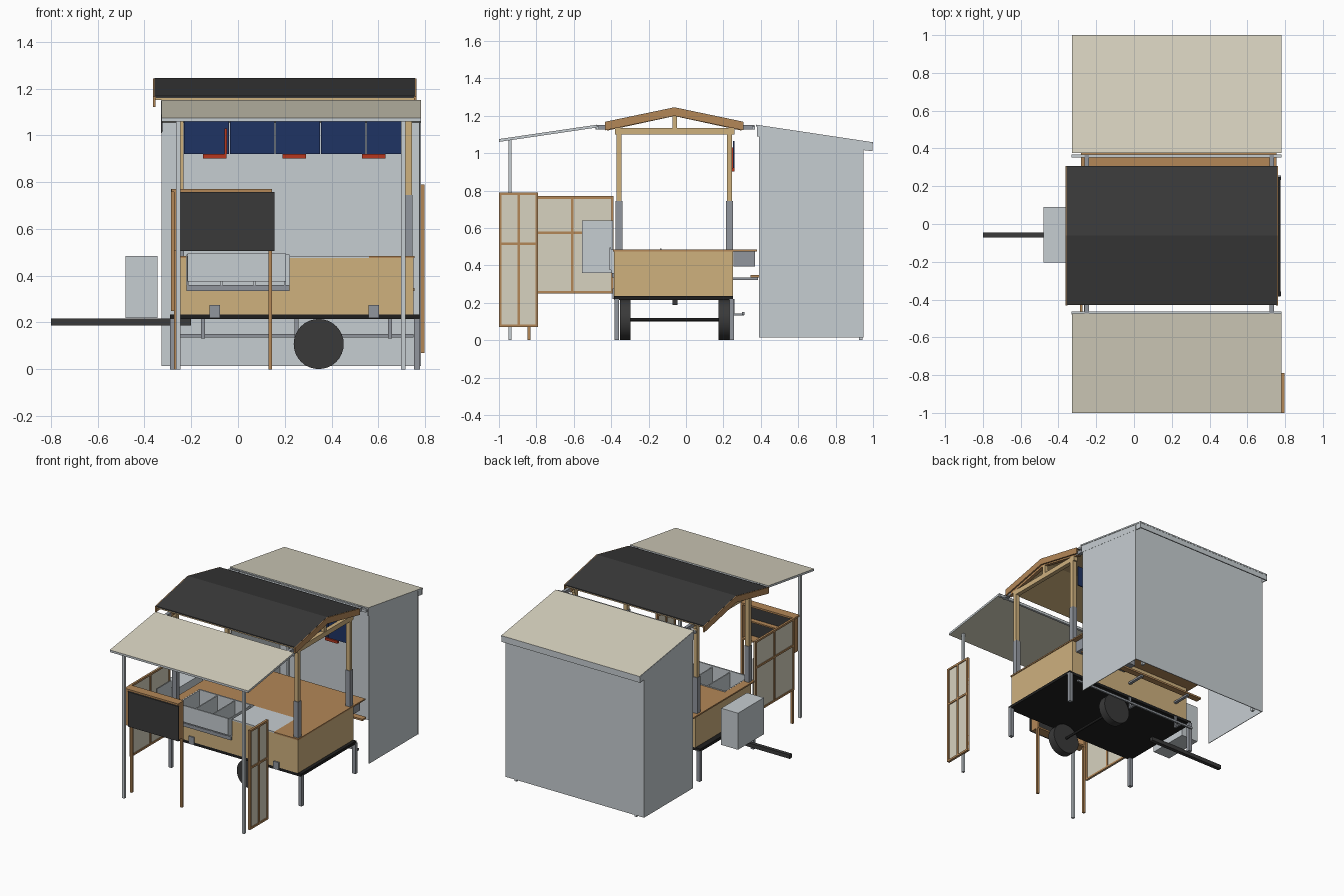
import bpy
from mathutils import Vector

cube = bpy.data.objects.get("Cube")
if cube:
    bpy.data.objects.remove(cube, do_unlink=True)


def material(name, r, g, b):
    lin = [(c / 255) ** 2.2 for c in (r, g, b)] + [1]
    m = bpy.data.materials.new(name)
    m.use_nodes = True
    m.diffuse_color = lin
    m.node_tree.nodes["Principled BSDF"].inputs["Base Color"].default_value = lin
    return m


TAN = material("pale wood", 205, 175, 125)
BROWN = material("brown wood", 178, 134, 88)
STEEL = material("steel grey", 144, 149, 156)
LIGHT = material("light grey", 197, 204, 208)
CREAM = material("cream sheet", 214, 209, 190)
DARK = material("charcoal", 60, 60, 60)
BLACK = material("black", 36, 36, 36)
NAVY = material("navy", 36, 55, 100)
RED = material("red", 180, 58, 36)


def mesh(name, verts, faces, mat):
    me = bpy.data.meshes.new(name)
    me.from_pydata(verts, [], faces)
    me.materials.append(mat)
    ob = bpy.data.objects.new(name, me)
    bpy.context.collection.objects.link(ob)
    return ob


def prism(name, mat, x0, x1, profile):
    """Extrude a (y, z) outline, given anticlockwise, from x0 to x1."""
    n = len(profile)
    verts = [(x, y, z) for x in (x0, x1) for y, z in profile]
    faces = [[i, (i + 1) % n, n + (i + 1) % n, n + i][::-1] for i in range(n)]
    faces += [list(range(n))[::-1], list(range(n, 2 * n))]
    return mesh(name, verts, faces, mat)


def box(name, mat, x, y, z):
    return prism(name, mat, x[0], x[1],
                 [(y[0], z[0]), (y[1], z[0]), (y[1], z[1]), (y[0], z[1])])


def cylinder(name, mat, centre, radius, depth, sides=32):
    bpy.ops.mesh.primitive_cylinder_add(vertices=sides, radius=radius, depth=depth,
                                        location=centre, rotation=(1.5708, 0, 0))
    ob = bpy.context.object
    ob.name = name
    ob.data.materials.append(mat)
    bpy.ops.object.shade_smooth_by_angle()
    return ob


def sheet_roof(name, x, a, b, thick):
    """Sloping sheet: cream above and below, grey round the edge."""
    (ya, za), (yb, zb) = a, b
    ob = prism(name, CREAM, x[0], x[1],
               [(ya, za - thick), (yb, zb - thick), (yb, zb), (ya, za)])
    ob.data.materials.append(LIGHT)
    for f in ob.data.polygons:
        f.material_index = 0 if abs(f.normal.z) > 0.5 else 1
    return ob


def lattice(name, x, y, z, mid_z):
    """Framed screen with a cross rail, a mullion and a thin pane."""
    w = 0.014
    mid_y = (y[0] + y[1]) / 2
    for i, c in enumerate((y[0] + w / 2, mid_y, y[1] - w / 2)):
        box(f"{name}_stile_{i}", BROWN, x, (c - w / 2, c + w / 2), z)
    for i, c in enumerate((z[0] + w / 2, mid_z, z[1] - w / 2)):
        box(f"{name}_rail_{i}", BROWN, x, y, (c - w / 2, c + w / 2))
    c = (x[0] + x[1]) / 2
    box(f"{name}_pane", CREAM, (c - 0.002, c + 0.002), y, z)


# Trailer floor, tow bar and corner legs
box("trailer_floor", BLACK, (-0.29, 0.775), (-0.385, 0.25), (0.215, 0.235))
box("tow_bar", DARK, (-0.8, -0.2), (-0.072, -0.045), (0.188, 0.216))
for x in (-0.278, 0.765):
    for y in (-0.37, 0.245):
        box("corner_leg", STEEL, (x - 0.013, x + 0.013), (y - 0.012, y + 0.012), (0, 0.22))

# Wheels and axle
for y in (-0.325, 0.203):
    cylinder("wheel", DARK, (0.345, y, 0.108), 0.107, 0.058)
cylinder("axle", BLACK, (0.345, -0.06, 0.11), 0.009, 0.5, 12)

# Wooden body with an opening in its front
box("body_back", TAN, (-0.25, 0.75), (-0.13, 0.25), (0.235, 0.475))
box("body_front_left_end", TAN, (0.22, 0.75), (-0.385, -0.13), (0.235, 0.475))
box("body_front_right_end", TAN, (-0.25, -0.22), (-0.385, -0.13), (0.235, 0.475))
box("body_front_sill", TAN, (-0.22, 0.22), (-0.385, -0.13), (0.235, 0.335))
box("counter_back", BROWN, (-0.28, 0.755), (-0.13, 0.38), (0.475, 0.485))
box("counter_left", BROWN, (0.56, 0.755), (-0.39, -0.13), (0.475, 0.485))
box("counter_right", BROWN, (-0.28, -0.22), (-0.39, -0.13), (0.475, 0.485))
box("steel_worktop", LIGHT, (0.22, 0.56), (-0.385, -0.13), (0.475, 0.485))

# Open tray with dividers
box("tray_floor", STEEL, (-0.22, 0.22), (-0.395, -0.13), (0.335, 0.36))
box("tray_front", LIGHT, (-0.215, 0.205), (-0.41, -0.4), (0.375, 0.495))
box("tray_back", LIGHT, (-0.22, 0.22), (-0.14, -0.13), (0.36, 0.49))
for x in (-0.215, -0.07, 0.07, 0.2):
    box("tray_divider", LIGHT, (x - 0.004, x + 0.004), (-0.4, -0.14), (0.36, 0.485))

# Brackets on the front
for x in (-0.1, 0.58):
    box("front_bracket", STEEL, (x - 0.022, x + 0.022), (-0.394, -0.385), (0.22, 0.275))

# Box over the tow bar, hinged side plate
box("front_locker", LIGHT, (-0.48, -0.345), (-0.205, 0.09), (0.22, 0.485))
box("side_plate", LIGHT, (-0.266, -0.26), (-0.555, -0.39), (0.36, 0.64))

# Rear shelf, drawer and step
box("rear_drawer", STEEL, (0.3, 0.72), (0.255, 0.37), (0.395, 0.475))
box("rear_shelf", BROWN, (-0.26, 0.755), (0.345, 0.39), (0.335, 0.348))
for x in (-0.15, 0.25, 0.65):
    box("shelf_arm", STEEL, (x - 0.01, x + 0.01), (0.25, 0.385), (0.322, 0.335))
    box("step_arm", STEEL, (x - 0.008, x + 0.008), (0.25, 0.31), (0.132, 0.142))
    box("step_hanger", STEEL, (x - 0.008, x + 0.008), (0.25, 0.26), (0.132, 0.22))
box("step_rail", STEEL, (-0.25, 0.75), (0.3, 0.312), (0.135, 0.15))

# Roof posts in steel sleeves, end frames
for x in (-0.248, 0.728):
    for y in (-0.358, 0.233):
        box("roof_post", TAN, (x - 0.015, x + 0.015), (y - 0.014, y + 0.014), (0.48, 1.13))
        box("post_sleeve", STEEL, (x - 0.018, x + 0.018), (y - 0.018, y + 0.018), (0.48, 0.745))
    box("end_beam", TAN, (x - 0.015, x + 0.015), (-0.38, 0.26), (1.1, 1.135))
    box("king_post", TAN, (x - 0.013, x + 0.013), (-0.073, -0.047), (1.13, 1.2))

# Gable roof, mirrored about its ridge
RIDGE = -0.062


def gable(name, mat, x0, x1, half, eave, ridge, thick):
    prism(name, mat, x0, x1, [(RIDGE - half, eave - thick), (RIDGE, ridge - thick),
                              (RIDGE + half, eave - thick), (RIDGE + half, eave),
                              (RIDGE, ridge), (RIDGE - half, eave)])


gable("roof_covering", DARK, -0.357, 0.757, 0.368, 1.168, 1.245, 0.008)
gable("roof_lining", TAN, -0.355, 0.755, 0.362, 1.16, 1.237, 0.01)
for x in (-0.358, 0.758):
    gable("gable_board", BROWN, x - 0.005, x + 0.005, 0.37, 1.167, 1.244, 0.045)
for x in (-0.248, 0.728):
    gable("rafter", BROWN, x - 0.012, x + 0.012, 0.36, 1.15, 1.228, 0.03)

# Steel fixings between the roofs
for y0, y1 in ((-0.485, -0.40), (0.28, 0.365)):
    for x in (-0.25, 0.73):
        box("roof_bracket", STEEL, (x - 0.012, x + 0.012), (y0, y1), (1.125, 1.15))
for y in (-0.472, 0.36):
    box("roof_joint_rail", LIGHT, (-0.33, 0.78), (y - 0.008, y + 0.008), (1.125, 1.143))

# Front awning on two poles
WIDE = (-0.328, 0.782)
sheet_roof("front_awning", WIDE, (-1.0, 1.075), (-0.475, 1.152), 0.015)
for x in (-0.255, 0.706):
    box("awning_pole", LIGHT, (x - 0.009, x + 0.009), (-0.95, -0.932), (0, 1.07))

# Rear shelter: skirted roof, side sheets and back sheet
sheet_roof("rear_roof", WIDE, (0.375, 1.152), (1.0, 1.058), 0.01)
for x in (-0.326, 0.776):
    prism("rear_roof_skirt", LIGHT, x - 0.003, x + 0.003,
          [(0.38, 1.09), (0.995, 1.01), (0.995, 1.055), (0.38, 1.148)])
    prism("side_sheet", LIGHT, x - 0.002, x + 0.002,
          [(0.39, 0.015), (0.945, 0.015), (0.945, 1.04), (0.39, 1.12)])
box("rear_roof_edge", LIGHT, WIDE, (0.99, 0.998), (1.012, 1.055))
box("back_sheet", LIGHT, WIDE, (0.944, 0.949), (0.015, 1.055))
for x in (-0.255, 0.706):
    box("shelter_pole", LIGHT, (x - 0.009, x + 0.009), (0.925, 0.943), (0, 1.055))

# Hanging cupboards with red trays
for i in range(5):
    x = -0.23 + i * 0.195
    box("wall_cupboard", NAVY, (x, min(x + 0.191, 0.705)), (0.25, 0.258), (0.92, 1.065))
for x in (-0.1, 0.24, 0.58):
    box("red_tray", RED, (x - 0.05, x + 0.05), (0.24, 0.258), (0.902, 0.92))
box("red_strip", RED, (-0.057, -0.048), (0.242, 0.25), (0.92, 1.03))

# Lattice screens
lattice("left_screen", (0.78, 0.797), (-1.0, -0.79), (0.07, 0.79), 0.515)
lattice("right_screen", (-0.287, -0.272), (-0.83, -0.387), (0.25, 0.77), 0.575)

# Dark fronted shelf on two legs
box("shelf_front", DARK, (-0.25, 0.155), (-0.905, -0.895), (0.505, 0.757))
box("shelf_top", BROWN, (-0.285, 0.146), (-0.895, -0.83), (0.757, 0.77))
box("shelf_bottom", BROWN, (-0.27, 0.146), (-0.895, -0.83), (0.505, 0.517))
box("shelf_middle", BROWN, (-0.27, 0.146), (-0.895, -0.86), (0.63, 0.64))
for x in (-0.265, 0.138):
    box("shelf_side", BROWN, (x - 0.008, x + 0.008), (-0.895, -0.83), (0.505, 0.757))
    box("shelf_leg", BROWN, (x - 0.008, x + 0.008), (-0.848, -0.832), (0, 0.505))
